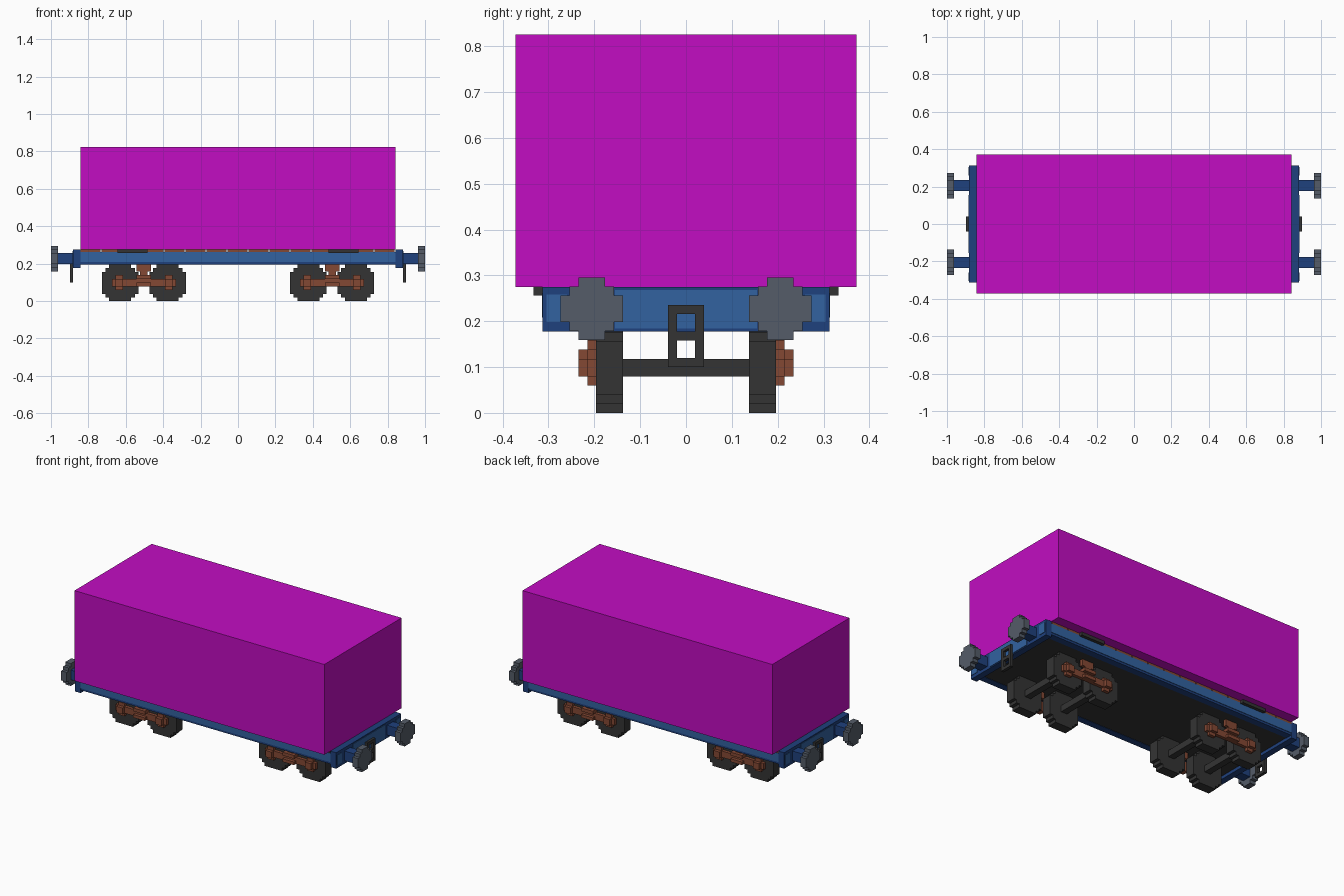
import bpy, bmesh, math
from mathutils import Vector

if "Cube" in bpy.data.objects:
    bpy.data.objects.remove(bpy.data.objects["Cube"], do_unlink=True)


def material(name, r, g, b):
    m = bpy.data.materials.new(name)
    m.use_nodes = True
    m.diffuse_color = (r, g, b, 1)
    bsdf = next(n for n in m.node_tree.nodes if n.type == 'BSDF_PRINCIPLED')
    bsdf.inputs["Base Color"].default_value = (r, g, b, 1)
    return m


MAGENTA = material("magenta", 0.54, 0.004, 0.54)
BLUE = material("mid blue", 0.032, 0.122, 0.35)
NAVY = material("dark blue", 0.0135, 0.052, 0.205)
GREY = material("steel grey", 0.089, 0.107, 0.138)
DARK = material("dark iron", 0.0343, 0.0343, 0.0343)
BROWN = material("rust brown", 0.231, 0.065, 0.034)

U = 0.0195  # size of one block step


def finish(name, bm, mat):
    bmesh.ops.recalc_face_normals(bm, faces=bm.faces)
    me = bpy.data.meshes.new(name)
    bm.to_mesh(me)
    bm.free()
    me.materials.append(mat)
    ob = bpy.data.objects.new(name, me)
    bpy.context.collection.objects.link(ob)
    return ob


def boxes(name, mat, *ranges):
    """One object from boxes given as (x0, x1, y0, y1, z0, z1)."""
    bm = bmesh.new()
    for x0, x1, y0, y1, z0, z1 in ranges:
        geo = bmesh.ops.create_cube(bm, size=1)
        for v in geo["verts"]:
            v.co = Vector(((x0 + x1) / 2 + v.co.x * (x1 - x0),
                           (y0 + y1) / 2 + v.co.y * (y1 - y0),
                           (z0 + z1) / 2 + v.co.z * (z1 - z0)))
    return finish(name, bm, mat)


def span(a, b, side):
    """Range a..b, or its mirror when side is -1."""
    return (a, b) if side > 0 else (-b, -a)


def stepped_disc(name, mat, widths, centre, axis, depth):
    """Blocky disc: widths of its rows from bottom to top, extruded along axis."""
    n = len(widths)
    right = []
    for i, w in enumerate(widths):
        for z in (i - n / 2, i + 1 - n / 2):
            p = (w / 2 * U, z * U)
            # drop points in the middle of a straight side
            if len(right) > 1 and right[-1][0] == right[-2][0] == p[0]:
                right.pop()
            if not right or right[-1] != p:
                right.append(p)
    outline = right + [(-a, b) for a, b in reversed(right)]
    bm = bmesh.new()
    c = Vector(centre)
    along = Vector((1, 0, 0)) if axis == 'x' else Vector((0, 1, 0))
    across = Vector((0, 1, 0)) if axis == 'x' else Vector((1, 0, 0))
    verts = [bm.verts.new(c - along * depth / 2 + across * a + Vector((0, 0, b)))
             for a, b in outline]
    face = bm.faces.new(verts)
    ext = bmesh.ops.extrude_face_region(bm, geom=[face])
    bmesh.ops.translate(bm, vec=along * depth,
                        verts=[g for g in ext["geom"] if isinstance(g, bmesh.types.BMVert)])
    return finish(name, bm, mat)


# Container load
boxes("container", MAGENTA, (-0.842, 0.842, -0.372, 0.372, 0.275, 0.825))

# Chassis floor and plank deck
boxes("chassis_floor", DARK, (-0.845, 0.845, -0.275, 0.275, 0.197, 0.262))
planks = 15
step = 1.684 / planks
boxes("deck_planks", BROWN, *[(-0.842 + i * step, -0.842 + (i + 1) * step - 0.006,
                               -0.313, 0.313, 0.262, 0.276) for i in range(planks)])

for s, side in ((1, "back"), (-1, "front")):
    # Side rails with lighter web and load brackets
    boxes(side + "_rail", NAVY, (-0.845, 0.845, *span(0.27, 0.311, s), 0.195, 0.262))
    boxes(side + "_rail_web", BLUE, (-0.842, 0.842, *span(0.31, 0.314, s), 0.208, 0.262))
    boxes(side + "_brackets", DARK, *[(x - 0.08, x + 0.08, *span(0.305, 0.333, s), 0.256, 0.275)
                                      for x in (-0.565, 0.565)])

for s, end in ((1, "left"), (-1, "right")):
    # Headstock beam and its lighter panels
    boxes(end + "_headstock", NAVY, (*span(0.842, 0.881, s), -0.313, 0.313, 0.178, 0.275))
    face = span(0.88, 0.884, s)
    boxes(end + "_headstock_panels", BLUE,
          (*face, -0.155, 0.155, 0.184, 0.268),
          (*face, -0.304, -0.26, 0.198, 0.258),
          (*face, 0.26, 0.304, 0.198, 0.258))

    # Buffers
    for y, tag in ((0.2055, "back"), (-0.2055, "front")):
        boxes(f"{end}_{tag}_buffer_rod", NAVY,
              (*span(0.88, 0.965, s), y - 0.029, y + 0.029, 0.197, 0.256))
        stepped_disc(f"{end}_{tag}_buffer_pad", GREY, [3, 5, 7, 7, 7, 5, 3],
                     (s * 0.9815, y, 0.227), 'x', 0.037)

    # Coupling link: two uprights joined by three bars
    link = span(0.881, 0.899, s)
    boxes(end + "_coupling", DARK,
          (*link, -0.039, -0.02, 0.1, 0.235),
          (*link, 0.02, 0.039, 0.1, 0.235),
          *[(*link, -0.02, 0.02, z, z + 0.0195) for z in (0.1, 0.158, 0.216)])

    # Bogie: two wheelsets and the side frames
    cx = s * 0.503
    for dx, tag in ((-0.127, "a"), (0.127, "b")):
        x = cx + dx
        boxes(f"{end}_axle_{tag}", DARK, (x - 0.02, x + 0.02, -0.14, 0.14, 0.079, 0.118))
        for t, side in ((1, "back"), (-1, "front")):
            stepped_disc(f"{end}_{side}_wheel_{tag}", DARK,
                         [6, 8] + [10] * 6 + [8, 6],
                         (x, t * 0.1665, 0.0975), 'y', 0.059)
    for t, side in ((1, "back"), (-1, "front")):
        inner, outer = span(0.196, 0.215, t), span(0.196, 0.235, t)
        # side beam with axle boxes
        parts = [(cx - 0.14, cx + 0.14, *inner, 0.079, 0.118)]
        for dx in (-0.132, 0.132):
            x = cx + dx
            parts += [(x - 0.02, x + 0.02, *inner, 0.06, 0.138),
                      (x - 0.039, x + 0.039, *inner, 0.079, 0.118),
                      (x - 0.02, x + 0.02, *outer, 0.079, 0.118)]
        # hanger and stacked spring leaves
        parts += [(cx - 0.039, cx + 0.039, *inner, 0.118, 0.138),
                  (cx - 0.02, cx + 0.02, *inner, 0.138, 0.158),
                  (cx - 0.039, cx + 0.039, *inner, 0.158, 0.197),
                  (cx - 0.039, cx + 0.039, *outer, 0.079, 0.098),
                  (cx - 0.039, cx + 0.039, *outer, 0.118, 0.138)]
        boxes(f"{end}_{side}_bogie_frame", BROWN, *parts)
